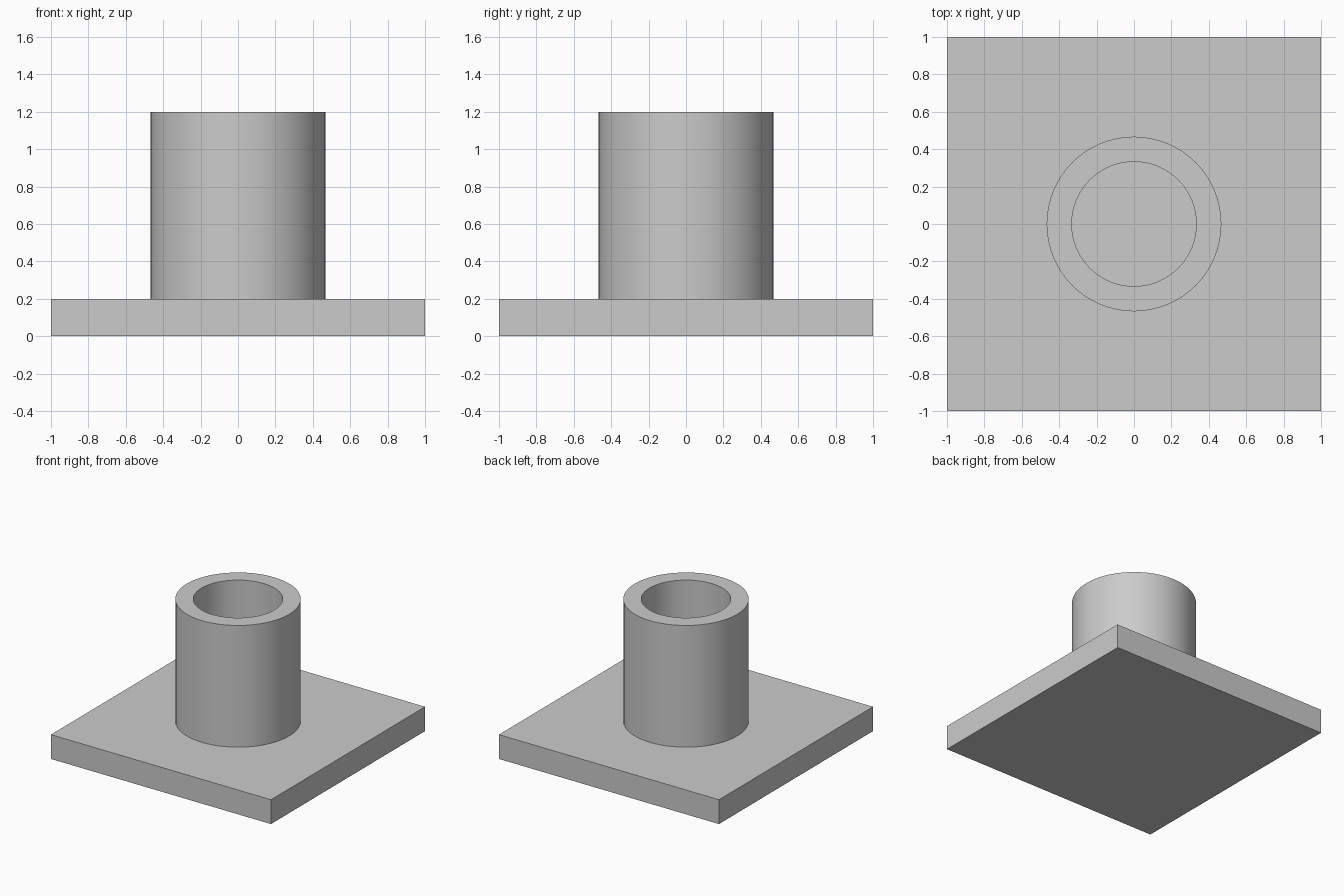
import bpy
import bmesh
import math

SIDES = 64
OUTER, INNER = 0.467, 0.333
PLATE_TOP, TUBE_TOP = 0.2, 1.2

default = bpy.data.objects.get("Cube")
if default:
    bpy.data.objects.remove(default, do_unlink=True)

# Single plain grey
grey = bpy.data.materials.new("light_grey")
grey.use_nodes = True
grey.diffuse_color = (0.6, 0.6, 0.6, 1)
grey.node_tree.nodes["Principled BSDF"].inputs["Base Color"].default_value = grey.diffuse_color

# Square base plate
bpy.ops.mesh.primitive_cube_add(size=1, location=(0, 0, PLATE_TOP / 2))
plate = bpy.context.object
plate.name = "base_plate"
plate.scale = (2, 2, PLATE_TOP)
bpy.ops.object.transform_apply(location=False, rotation=False, scale=True)
plate.data.materials.append(grey)

# Hollow tube: a rectangular wall section swept round the z axis
bm = bmesh.new()
section = [(OUTER, PLATE_TOP), (OUTER, TUBE_TOP), (INNER, TUBE_TOP), (INNER, PLATE_TOP)]
rings = []
for radius, z in section:
    ring = []
    for i in range(SIDES):
        a = math.tau * i / SIDES
        ring.append(bm.verts.new((radius * math.cos(a), radius * math.sin(a), z)))
    rings.append(ring)
for lower, upper in zip(rings, rings[1:]):
    for i in range(SIDES):
        j = (i + 1) % SIDES
        bm.faces.new((lower[i], lower[j], upper[j], upper[i]))
mesh = bpy.data.meshes.new("tube")
bm.to_mesh(mesh)
bm.free()
mesh.materials.append(grey)
tube = bpy.data.objects.new("tube", mesh)
bpy.context.collection.objects.link(tube)

# Round walls smooth, rims sharp
bpy.ops.object.select_all(action="DESELECT")
tube.select_set(True)
bpy.context.view_layer.objects.active = tube
bpy.ops.object.shade_smooth_by_angle(angle=math.radians(30))
